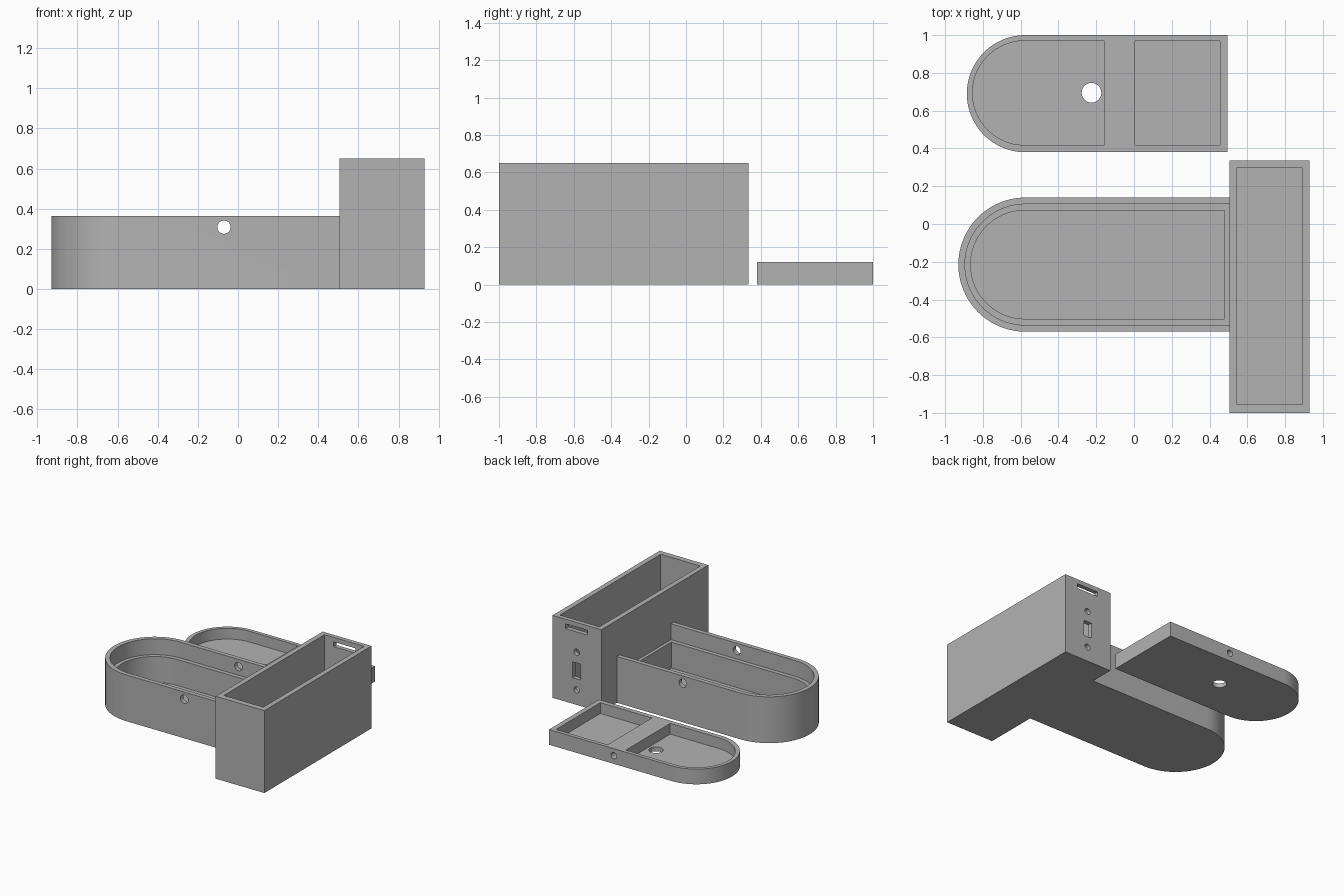
import bpy, math
from mathutils import Matrix

if "Cube" in bpy.data.objects:
    bpy.data.objects.remove(bpy.data.objects["Cube"])

grey = bpy.data.materials.new("plain grey")
grey.use_nodes = True
colour = (0.45, 0.45, 0.45, 1)
grey.diffuse_color = colour
grey.node_tree.nodes["Principled BSDF"].inputs["Base Color"].default_value = colour


def prism(name, outline, z0, z1):
    """Extrude a flat outline from z0 to z1."""
    n = len(outline)
    verts = [(x, y, z) for z in (z0, z1) for x, y in outline]
    faces = [tuple(reversed(range(n))), tuple(range(n, 2 * n))]
    faces += [(i, (i + 1) % n, (i + 1) % n + n, i + n) for i in range(n)]
    mesh = bpy.data.meshes.new(name)
    mesh.from_pydata(verts, [], faces)
    mesh.materials.append(grey)
    obj = bpy.data.objects.new(name, mesh)
    bpy.context.collection.objects.link(obj)
    return obj


def block(name, x0, x1, y0, y1, z0, z1):
    return prism(name, [(x0, y0), (x1, y0), (x1, y1), (x0, y1)], z0, z1)


def round_end(name, x0, x1, yc, r, z0, z1, steps=48):
    """Prism with a half-round left end and a square right end."""
    arc = [math.pi / 2 + math.pi * i / steps for i in range(steps + 1)]
    outline = [(x0 + r + r * math.cos(a), yc + r * math.sin(a)) for a in arc]
    return prism(name, outline + [(x1, yc - r), (x1, yc + r)], z0, z1)


def drill(x, z, r, y0, y1):
    """Round cutter running along y."""
    ring = [2 * math.pi * i / 32 for i in range(32)]
    obj = prism("drill", [(r * math.cos(a), r * math.sin(a)) for a in ring], -y1, -y0)
    obj.data.transform(Matrix.Translation((x, 0, z)) @ Matrix.Rotation(math.pi / 2, 4, "X"))
    return obj


def combine(obj, tool, operation="DIFFERENCE"):
    mod = obj.modifiers.new("boolean", "BOOLEAN")
    mod.operation, mod.object, mod.solver = operation, tool, "EXACT"
    bpy.context.view_layer.objects.active = obj
    bpy.ops.object.modifier_apply(modifier=mod.name)
    bpy.data.objects.remove(tool)


def finish(obj):
    bpy.ops.object.select_all(action="DESELECT")
    obj.select_set(True)
    bpy.context.view_layer.objects.active = obj
    bpy.ops.object.shade_smooth_by_angle(angle=math.radians(30))


# Housing: tall box joined to a round-ended tray
housing = block("housing", 0.505, 0.93, -1.0, 0.335, 0, 0.65)
tray_y = -0.215
combine(housing, round_end("tray", -0.93, 0.525, tray_y, 0.355, 0, 0.365), "UNION")

# Hollows: box interior, lid recess, and deeper tray well below the ledge
combine(housing, block("box_hollow", 0.545, 0.89, -0.955, 0.30, 0.04, 0.8))
combine(housing, round_end("lid_recess", -0.895, 0.505, tray_y, 0.32, 0.24, 0.5))
combine(housing, round_end("tray_well", -0.865, 0.48, tray_y, 0.287, 0.035, 0.3))

# Pin hole through both tray walls
combine(housing, drill(-0.07, 0.308, 0.033, -0.7, 0.25))

# Back panel openings: slot, switch window and its two screw holes
panel_x = 0.72
combine(housing, block("slot", panel_x - 0.095, panel_x + 0.095, 0.25, 0.4, 0.576, 0.614))
combine(housing, block("window", panel_x - 0.035, panel_x + 0.035, 0.25, 0.4, 0.205, 0.33))
for z in (0.118, 0.415):
    combine(housing, drill(panel_x, z, 0.025, 0.25, 0.4))
finish(housing)

# Lid: round-ended plate with two pockets, a divider, a floor hole and a pin hole
lid_y = 0.69
lid = round_end("lid", -0.885, 0.495, lid_y, 0.31, 0, 0.12)
combine(lid, round_end("round_pocket", -0.855, -0.155, lid_y + 0.004, 0.276, 0.035, 0.2))
combine(lid, block("square_pocket", 0.005, 0.455, 0.418, 0.97, 0.035, 0.2))
ring = [2 * math.pi * i / 40 for i in range(40)]
hole = [(-0.225 + 0.052 * math.cos(a), 0.695 + 0.052 * math.sin(a)) for a in ring]
combine(lid, prism("floor_hole", hole, -0.1, 0.2))
combine(lid, drill(-0.07, 0.065, 0.025, 0.3, 1.1))
finish(lid)
